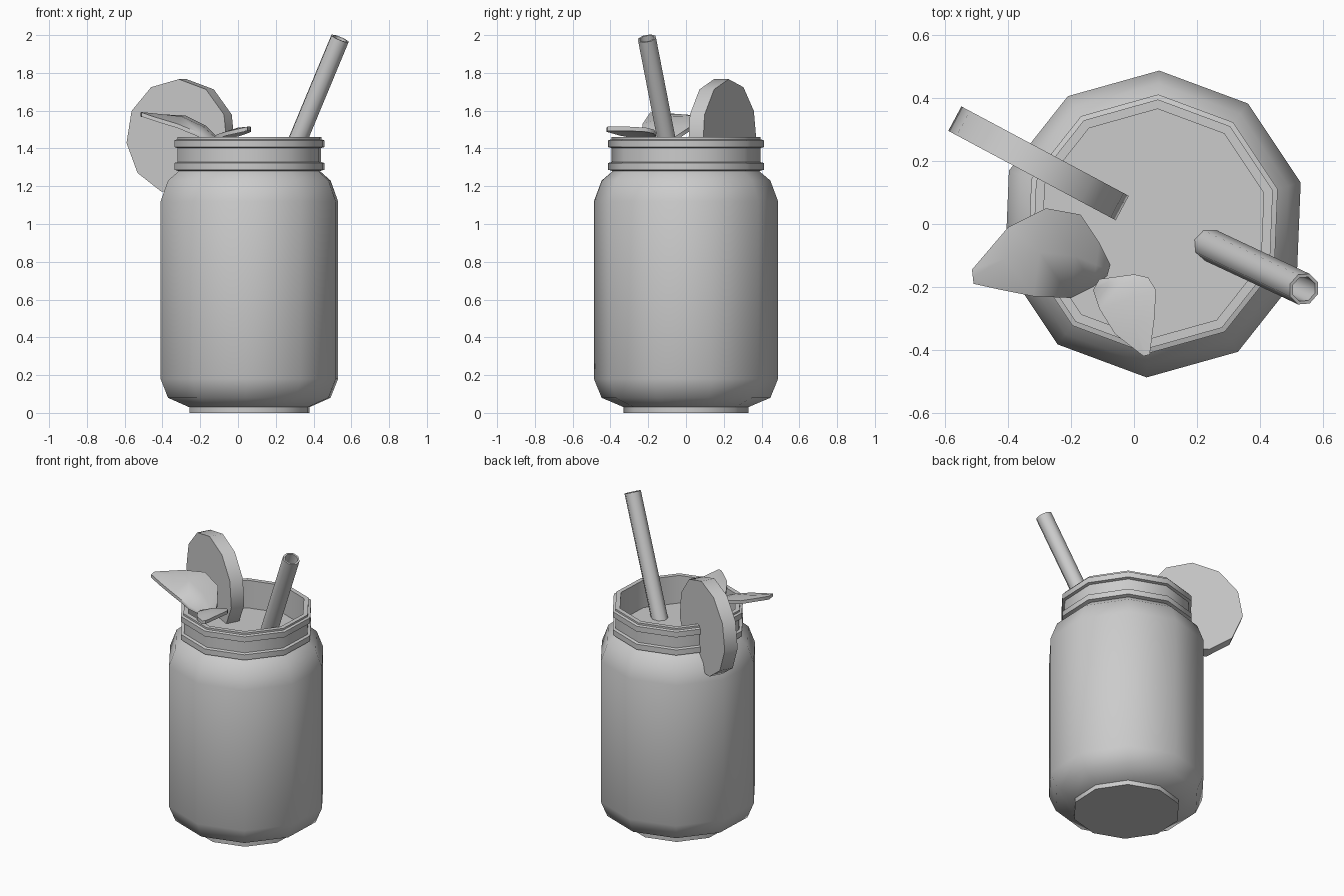
import bpy, bmesh, math
from mathutils import Vector

if "Cube" in bpy.data.objects:
    bpy.data.objects.remove(bpy.data.objects["Cube"])


def finish(name, bm, angle=50):
    bmesh.ops.recalc_face_normals(bm, faces=bm.faces[:])
    me = bpy.data.meshes.new(name)
    bm.to_mesh(me)
    bm.free()
    ob = bpy.data.objects.new(name, me)
    bpy.context.collection.objects.link(ob)
    me.shade_smooth()
    me.set_sharp_from_angle(angle=math.radians(angle))
    return ob


def lathe(name, profile, sides, phase, origin, axis=(0, 0, 1), angle=50, caps=True, loop=False):
    """Revolve (radius, height) points around an axis through origin."""
    axis = Vector(axis).normalized()
    ref = Vector((0, 0, 1)) if abs(axis.z) < 0.5 else Vector((1, 0, 0))
    u = (ref - axis * ref.dot(axis)).normalized()
    v = axis.cross(u)
    bm = bmesh.new()
    rings = []
    for r, h in profile:
        ring = []
        for i in range(sides):
            a = math.radians(phase) + 2 * math.pi * i / sides
            p = Vector(origin) + axis * h + (u * math.cos(a) + v * math.sin(a)) * r
            ring.append(bm.verts.new(p))
        rings.append(ring)
    pairs = list(zip(rings, rings[1:]))
    if loop:
        pairs.append((rings[-1], rings[0]))
    for lo, hi in pairs:
        for i in range(sides):
            j = (i + 1) % sides
            bm.faces.new((lo[i], lo[j], hi[j], hi[i]))
    if caps:
        bm.faces.new(rings[0])
        bm.faces.new(rings[-1])
    return finish(name, bm, angle)


def leaf(name, rows, thickness=0.022):
    """Loft a leaf blade from (left point, right point) rows with a raised midrib."""
    bm = bmesh.new()
    grid = []
    for a, b in rows:
        a, b = Vector(a), Vector(b)
        mid = (a + b) / 2 + Vector((0, 0, 0.06 * (a - b).length))
        grid.append([(bm.verts.new(p), bm.verts.new(p - Vector((0, 0, thickness))))
                     for p in (a, mid, b)])
    for r, s in zip(grid, grid[1:]):
        for k in range(2):
            for side in range(2):
                bm.faces.new((r[k][side], r[k + 1][side], s[k + 1][side], s[k][side]))
        for k in (0, 2):
            bm.faces.new((r[k][0], s[k][0], s[k][1], r[k][1]))
    for r in (grid[0], grid[-1]):
        for k in range(2):
            bm.faces.new((r[k][0], r[k + 1][0], r[k + 1][1], r[k][1]))
    return finish(name, bm, 60)


# Ten-sided jar with foot, shoulder, two thread rings and inner neck wall
centre = (0.06, 0, 0)
lathe("jar", [
    (0.33, 0), (0.33, 0.03), (0.447, 0.08), (0.488, 0.18), (0.488, 1.12),
    (0.447, 1.23), (0.388, 1.28), (0.412, 1.287), (0.412, 1.323), (0.394, 1.328),
    (0.394, 1.402), (0.412, 1.407), (0.412, 1.443), (0.396, 1.448), (0.396, 1.46),
    (0.366, 1.46), (0.366, 1.25)], 10, 87.65, centre, caps=False)

# Base plate and drink surface
lathe("jar_base", [(0.33, 0), (0.33, 0.01)], 10, 87.65, centre)
lathe("drink", [(0.368, 1.25), (0.368, 1.275)], 10, 87.65, centre)

# Hollow eight-sided straw
bottom, top = Vector((0.215, -0.055, 1.2)), Vector((0.54, -0.207, 1.982))
length = (top - bottom).length
lathe("straw", [(0.052, 0), (0.052, length), (0.041, length), (0.041, 0)],
      8, 22.5, bottom, top - bottom, caps=False, loop=True)

# Fruit slice pushed onto the rim
lathe("fruit_slice", [(0.305, -0.044), (0.305, 0.044)], 11, 2,
      (-0.302, 0.192, 1.462), (0.471, 0.882, 0))

# Two garnish leaves
leaf("large_leaf", [
    ((-0.515, -0.145, 1.59), (-0.51, -0.19, 1.59)),
    ((-0.40, -0.01, 1.58), (-0.42, -0.21, 1.56)),
    ((-0.28, 0.05, 1.575), (-0.32, -0.23, 1.53)),
    ((-0.17, 0.03, 1.52), (-0.20, -0.235, 1.48)),
    ((-0.11, -0.06, 1.46), (-0.13, -0.20, 1.44)),
    ((-0.075, -0.13, 1.43), (-0.085, -0.165, 1.42))])
leaf("small_leaf", [
    ((0.03, -0.42, 1.51), (0.05, -0.415, 1.515)),
    ((-0.06, -0.35, 1.49), (0.065, -0.30, 1.515)),
    ((-0.11, -0.27, 1.475), (0.07, -0.21, 1.51)),
    ((-0.13, -0.21, 1.46), (0.045, -0.17, 1.50)),
    ((-0.11, -0.175, 1.455), (0.0, -0.16, 1.485))])
